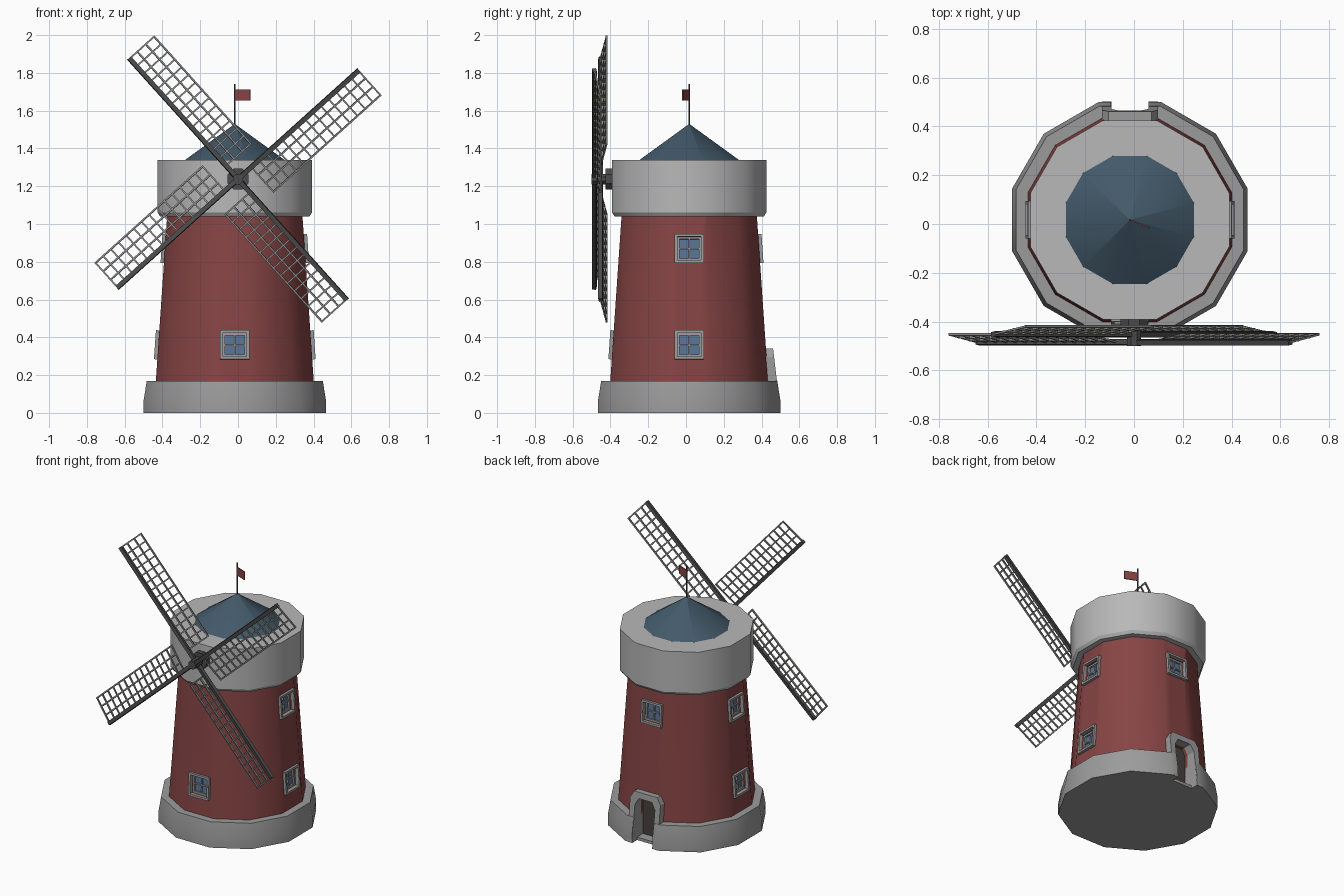
import bpy, bmesh
from math import radians, cos, sin, pi
from mathutils import Matrix, Vector

if "Cube" in bpy.data.objects:
    bpy.data.objects.remove(bpy.data.objects["Cube"])

CX, CY = -0.017, 0.017           # tower axis
CENTRE = Matrix.Translation((CX, CY, 0))


def material(name, rgb):
    m = bpy.data.materials.new(name)
    m.diffuse_color = (*rgb, 1)
    m.use_nodes = True
    m.node_tree.nodes["Principled BSDF"].inputs["Base Color"].default_value = m.diffuse_color
    return m


RED = material("red", (0.24, 0.058, 0.058))
BLUE = material("roof_blue", (0.055, 0.1, 0.142))
GLASS = material("glass_blue", (0.1, 0.175, 0.31))
DARK = material("door_dark", (0.06, 0.052, 0.05))
PALE = material("pale_stone", (0.48, 0.48, 0.48))
STONE = material("stone", (0.33, 0.33, 0.33))
LATTICE = material("lattice_grey", (0.26, 0.26, 0.255))
SPAR = material("spar_dark", (0.07, 0.07, 0.07))


def finish(bm, name, mat=None, smooth=None):
    bmesh.ops.recalc_face_normals(bm, faces=bm.faces[:])
    me = bpy.data.meshes.new(name)
    bm.to_mesh(me)
    bm.free()
    ob = bpy.data.objects.new(name, me)
    bpy.context.collection.objects.link(ob)
    if mat:
        me.materials.append(mat)
    if smooth:
        bpy.ops.object.select_all(action='DESELECT')
        ob.select_set(True)
        bpy.context.view_layer.objects.active = ob
        bpy.ops.object.shade_smooth_by_angle(angle=radians(smooth))
    return ob


def box(bm, lo, hi, mat=Matrix()):
    lo, hi = Vector(lo), Vector(hi)
    m = mat @ Matrix.Translation((lo + hi) / 2) @ Matrix.Diagonal((*(hi - lo), 1))
    bmesh.ops.create_cube(bm, size=1, matrix=m)


def lathe(name, profile, mat=None, n=12, smooth=32):
    """Turn (apothem, z) points into an n-sided solid with flats on the axes."""
    bm = bmesh.new()
    rings = []
    for a, z in profile:
        r = a / cos(pi / n)
        rings.append([bm.verts.new((CX + r * cos((2 * i + 1) * pi / n),
                                    CY + r * sin((2 * i + 1) * pi / n), z)) for i in range(n)])
    for p, q in zip(rings, rings[1:]):
        for i in range(n):
            j = (i + 1) % n
            bm.faces.new((p[i], p[j], q[j], q[i]))
    bm.faces.new(rings[0])
    bm.faces.new(rings[-1])
    bmesh.ops.remove_doubles(bm, verts=bm.verts[:], dist=1e-4)
    return finish(bm, name, mat, smooth)


def cylinder(bm, r, start, end, n):
    start, end = Vector(start), Vector(end)
    d = end - start
    m = Matrix.Translation((start + end) / 2) @ d.to_track_quat('Z', 'Y').to_matrix().to_4x4()
    bmesh.ops.create_cone(bm, cap_ends=True, segments=n, radius1=r, radius2=r,
                          depth=d.length, matrix=m @ Matrix.Rotation(pi / n, 4, 'Z'))


def cut(ob, cutter):
    mod = ob.modifiers.new("cut", 'BOOLEAN')
    mod.operation, mod.solver, mod.object = 'DIFFERENCE', 'EXACT', cutter
    cutter.hide_render = True
    cutter.hide_set(True)


# tower body
base = lathe("stone_base", [(0.482, 0), (0.482, 0.07), (0.466, 0.17), (0.40, 0.17)], STONE)
tower = lathe("tower_wall", [(0.428, 0.02), (0.357, 1.06)], RED)
lathe("gallery", [(0.34, 1.04), (0.395, 1.04), (0.408, 1.06), (0.408, 1.34)], PALE)
lathe("roof", [(0.262, 1.335), (0.262, 1.34), (0.0001, 1.53)], BLUE)

# windows: (turn around the tower, height)
frames, glass, holes = bmesh.new(), bmesh.new(), bmesh.new()
SLOPE = 0.071 / 1.04
for turn, z in [(0, 0.36), (90, 0.36), (90, 0.87), (180, 0.87), (270, 0.36), (270, 0.87)]:
    wall = 0.428 - SLOPE * (z - 0.02)
    m = (CENTRE @ Matrix.Rotation(radians(turn), 4, 'Z')
         @ Matrix.Translation((0, -wall, z)) @ Matrix.Rotation(-SLOPE, 4, 'X'))
    # outer surround and inner sash, each four bars
    for h, w, y0, y1 in [(0.077, 0.014, -0.018, 0.005), (0.063, 0.012, 0.012, 0.03)]:
        for s in (-1, 1):
            a, b = sorted((s * h, s * (h - w)))
            box(frames, (a, y0, -h), (b, y1, h), m)
            box(frames, (w - h, y0, a), (h - w, y1, b), m)
    box(frames, (-0.004, 0.015, -0.052), (0.004, 0.028, 0.052), m)
    box(frames, (-0.052, 0.015, -0.004), (0.052, 0.028, 0.004), m)
    box(glass, (-0.055, 0.024, -0.055), (0.055, 0.034, 0.055), m)
    box(holes, (-0.063, -0.05, -0.063), (0.063, 0.033, 0.063), m)
finish(frames, "window_frames", STONE)
finish(glass, "window_panes", GLASS)
cut(tower, finish(holes, "window_cutter"))


# doorway at the back
def arch(w, h, z0):
    half = [(w, z0), (w, h - 0.045), (w - 0.027, h)]
    return half + [(-x, z) for x, z in reversed(half)]


bm = bmesh.new()
loops = [[bm.verts.new((CX + x, CY + y, z)) for x, z in arch(0.077, 0.3, -0.05)] for y in (0.36, 0.6)]
for i in range(6):
    j = (i + 1) % 6
    bm.faces.new((loops[0][i], loops[0][j], loops[1][j], loops[1][i]))
for lp in loops:
    bm.faces.new(lp)
door_cutter = finish(bm, "door_cutter")
cut(tower, door_cutter)
cut(base, door_cutter)

# leaning stone door surround
bm = bmesh.new()
section = []
for w, h in [(0.115, 0.34), (0.076, 0.299)]:
    pts = arch(w, h, 0)
    section.append([bm.verts.new((CX + x, CY + 0.484 - 0.117 * z, z)) for x, z in pts])
    section.append([bm.verts.new((CX + x, CY + 0.39, z)) for x, z in pts])
of, ob_, nf, nb = section
for p, q in [(of, nf), (nf, nb), (nb, ob_), (ob_, of)]:
    for i in range(5):
        bm.faces.new((p[i], p[i + 1], q[i + 1], q[i]))
for e in (0, -1):
    bm.faces.new((of[e], nf[e], nb[e], ob_[e]))
finish(bm, "door_surround", STONE)

bm = bmesh.new()
box(bm, (-0.08, 0.35, 0.0), (0.08, 0.366, 0.3), CENTRE)
finish(bm, "door", DARK)
bm = bmesh.new()
box(bm, (-0.077, 0.36, 0.0), (0.077, 0.43, 0.02), CENTRE)
finish(bm, "door_sill", STONE)

# flag
bm = bmesh.new()
cylinder(bm, 0.005, (CX, CY, 1.51), (CX, CY, 1.74), 6)
finish(bm, "flag_pole", SPAR)
bm = bmesh.new()
box(bm, (0, -0.003, 1.655), (0.088, 0.003, 1.712), CENTRE @ Matrix.Rotation(radians(-23), 4, 'Z'))
finish(bm, "flag", RED)

# sail hub and shaft
HZ = 1.238
bm = bmesh.new()
cylinder(bm, 0.06, (0, -0.36, HZ), (0, -0.425, HZ), 8)
cylinder(bm, 0.03, (0, -0.40, HZ), (0, -0.5, HZ), 8)
finish(bm, "sail_hub", SPAR)

# four pitched lattice sails, opposite pairs at two depths
START, END, WIDTH, BAR = 0.09, 0.862, 0.182, 0.009
ROWS, COLS = 14, 3
for k in range(4):
    a = radians(42 + 90 * k)
    u = Vector((cos(a), 0, sin(a)))
    w = Vector((WIDTH * sin(a), 0.033, -WIDTH * cos(a))).normalized()
    m = Matrix((u, w, u.cross(w))).transposed().to_4x4()
    m.translation = (0, -0.452 if k % 2 else -0.485, HZ)
    bm = bmesh.new()
    box(bm, (0, -0.012, -0.011), (END, 0.012, 0.011), m)
    finish(bm, f"sail_spar_{k + 1}", SPAR)
    bm = bmesh.new()
    for i in range(ROWS + 1):
        x = START + (END - START - BAR) * i / ROWS
        box(bm, (x, 0, -0.004), (x + BAR, WIDTH, 0.004), m)
    for j in range(1, COLS + 1):
        y = WIDTH * j / COLS
        box(bm, (START, y - BAR, -0.005), (END, y, 0.005), m)
    finish(bm, f"sail_lattice_{k + 1}", LATTICE)
